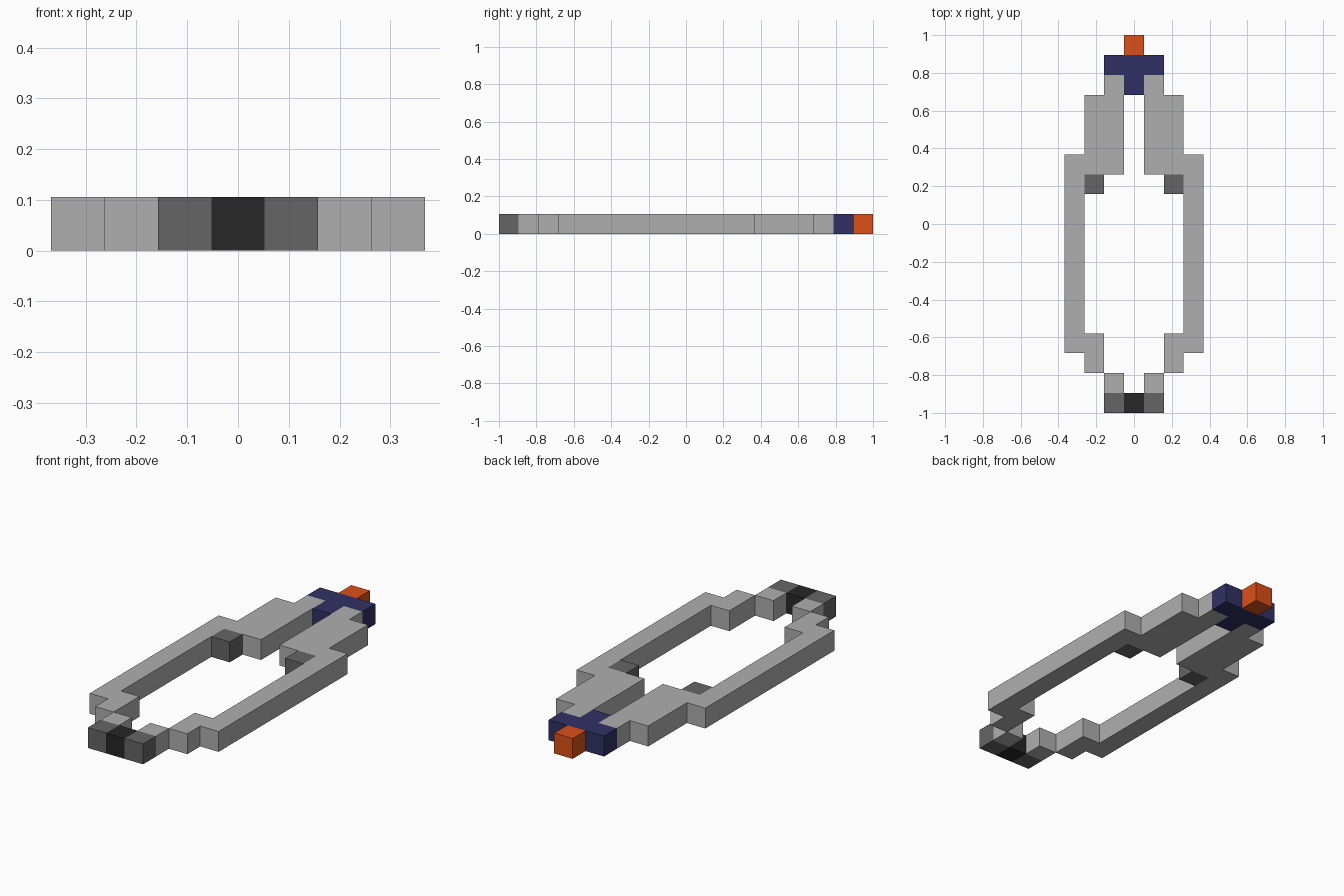
import bpy, bmesh

if "Cube" in bpy.data.objects:
    bpy.data.objects.remove(bpy.data.objects["Cube"])

U = 2 / 19  # one block: the model is 19 blocks long, 7 wide, 1 high


def material(name, rgb):
    m = bpy.data.materials.new(name)
    m.diffuse_color = (*rgb, 1)
    m.use_nodes = True
    m.node_tree.nodes["Principled BSDF"].inputs["Base Color"].default_value = m.diffuse_color
    return m


def slab(name, outline, mat=None, mirror=False):
    """Extrude an outline (x, y in blocks, y from the front end) one block up."""
    bm = bmesh.new()
    face = bm.faces.new([bm.verts.new((x * U, y * U - 1, 0)) for x, y in outline])
    top = bmesh.ops.extrude_face_region(bm, geom=[face])["geom"]
    verts = [g for g in top if isinstance(g, bmesh.types.BMVert)]
    bmesh.ops.translate(bm, verts=verts, vec=(0, 0, U))
    bmesh.ops.recalc_face_normals(bm, faces=bm.faces)
    mesh = bpy.data.meshes.new(name)
    bm.to_mesh(mesh)
    bm.free()
    ob = bpy.data.objects.new(name, mesh)
    bpy.context.collection.objects.link(ob)
    if mat:
        mesh.materials.append(mat)
    if mirror:
        mod = ob.modifiers.new("Mirror", "MIRROR")
        mod.use_mirror_merge = False
    return ob


def block(col, row):
    x, y = col - 0.5, row
    return [(x, y), (x + 1, y), (x + 1, y + 1), (x, y + 1)]


light = material("light grey", (0.43, 0.43, 0.43))
dark = material("dark grey", (0.13, 0.13, 0.13))
black = material("black", (0.02, 0.02, 0.02))
navy = material("navy", (0.03, 0.03, 0.13))
orange = material("orange", (0.72, 0.08, 0.01))

# Stepped side rails, widening into the rear shoulders
slab("side_rails", [(1.5, 2), (2.5, 2), (2.5, 3), (3.5, 3), (3.5, 13), (2.5, 13),
                    (2.5, 16), (1.5, 16), (1.5, 17), (0.5, 17), (0.5, 12),
                    (2.5, 12), (2.5, 4), (1.5, 4)], light, mirror=True)
slab("front_links", block(1, 1), light, mirror=True)

# Dark inner blocks and front end
slab("inner_blocks", block(2, 11), dark, mirror=True)
slab("front_corners", block(1, 0), dark, mirror=True)
slab("front_centre", block(0, 0), black)

# Navy T-shaped collar and orange tip
slab("rear_collar", [(-0.5, 16), (0.5, 16), (0.5, 17), (1.5, 17), (1.5, 18),
                     (-1.5, 18), (-1.5, 17), (-0.5, 17)], navy)
slab("rear_tip", block(0, 18), orange)
